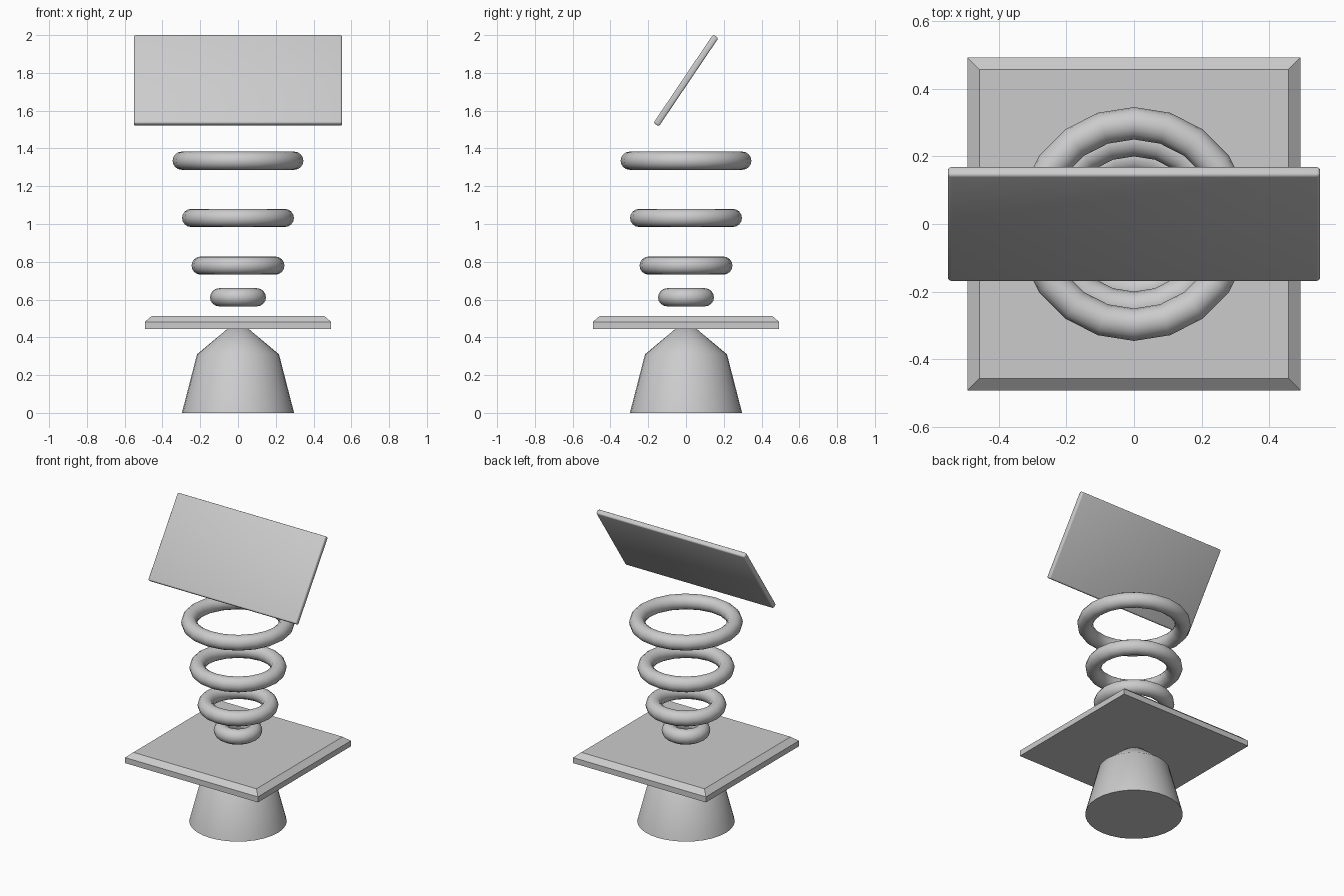
import bpy, bmesh, math

if "Cube" in bpy.data.objects:
    bpy.data.objects.remove(bpy.data.objects["Cube"])


def make_object(name, bm, smooth_angle=None):
    bmesh.ops.recalc_face_normals(bm, faces=bm.faces)
    mesh = bpy.data.meshes.new(name)
    bm.to_mesh(mesh)
    bm.free()
    obj = bpy.data.objects.new(name, mesh)
    bpy.context.collection.objects.link(obj)
    if smooth_angle:
        bpy.ops.object.select_all(action='DESELECT')
        obj.select_set(True)
        bpy.context.view_layer.objects.active = obj
        bpy.ops.object.shade_smooth_by_angle(angle=math.radians(smooth_angle))
    return obj


def loft(bm, loops):
    # Closed skin through a stack of equal-length loops, capped at both ends
    rings = [[bm.verts.new(p) for p in loop] for loop in loops]
    for a, b in zip(rings, rings[1:]):
        for i in range(len(a)):
            j = (i + 1) % len(a)
            bm.faces.new((a[i], a[j], b[j], b[i]))
    bm.faces.new(rings[0][::-1])
    bm.faces.new(rings[-1])


def circle(radius, z, sides=32):
    return [(radius * math.cos(math.tau * i / sides),
             radius * math.sin(math.tau * i / sides), z) for i in range(sides)]


def square(half, z):
    return [(sx * half, sy * half, z) for sx, sy in ((-1, -1), (1, -1), (1, 1), (-1, 1))]


# Tapered pedestal with a sloping shoulder
bm = bmesh.new()
loft(bm, [circle(r, z) for r, z in ((0.297, 0), (0.217, 0.31), (0.05, 0.45))])
make_object("pedestal", bm, 50)

# Square plate with a chamfered top edge
bm = bmesh.new()
loft(bm, [square(h, z) for h, z in ((0.493, 0.445), (0.493, 0.482), (0.457, 0.513))])
make_object("square_plate", bm)

# Floating rings, growing upwards
for n, (radius, z) in enumerate(((0.1, 0.612), (0.198, 0.78), (0.248, 1.032), (0.298, 1.335)), 1):
    bpy.ops.mesh.primitive_torus_add(major_radius=radius, minor_radius=0.048,
                                     major_segments=20, minor_segments=16,
                                     location=(0, 0, z))
    bpy.context.object.name = f"ring_{n}"
    bpy.ops.object.shade_smooth()

# Tilted screen panel with rounded edges
bm = bmesh.new()
bmesh.ops.create_cube(bm, size=1)
bmesh.ops.scale(bm, vec=(1.102, 0.034, 0.565), verts=bm.verts)
bmesh.ops.bevel(bm, geom=bm.edges[:], offset=0.01, segments=3, profile=0.5, affect='EDGES')
panel = make_object("tilted_screen", bm, 35)
panel.location.z = 1.76
panel.rotation_euler.x = math.radians(-34)
